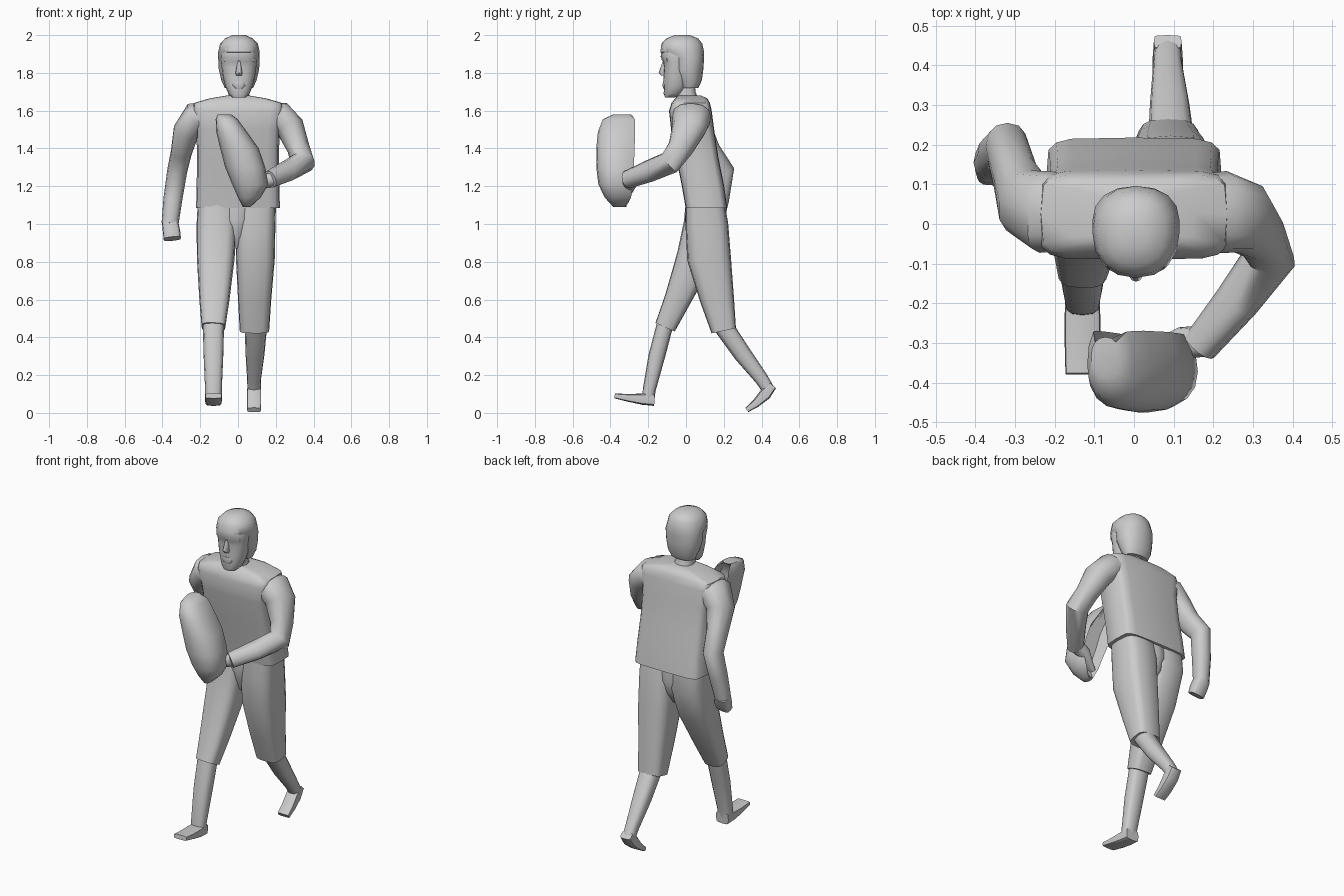
import bpy, bmesh, math
from mathutils import Vector

X, Y = Vector((1, 0, 0)), Vector((0, 1, 0))


def loft(name, rows, n=12, power=0.85, ref=X, flat=False, warp=None, crease=55):
    """Skin through rings (x, y, z, half-width, half-depth); flat keeps rings level."""
    bm = bmesh.new()
    pts = [Vector(r[:3]) for r in rows]
    rings = []
    for i, r in enumerate(rows):
        if flat:
            u, v = X, Y
        else:
            a = (pts[i] - pts[i - 1]).normalized() if i else Vector()
            b = (pts[i + 1] - pts[i]).normalized() if i < len(rows) - 1 else Vector()
            t = (a + b).normalized()
            u = (ref - t * ref.dot(t)).normalized()
            v = t.cross(u)
        ring = []
        for k in range(n):
            ang = 2 * math.pi * k / n
            c, s = math.cos(ang), math.sin(ang)
            c = math.copysign(abs(c) ** power, c) if abs(c) > 1e-6 else 0
            s = math.copysign(abs(s) ** power, s) if abs(s) > 1e-6 else 0
            if warp:
                s = warp(i, s)
            ring.append(bm.verts.new(pts[i] + u * r[3] * c + v * r[4] * s))
        rings.append(ring)
    for a, b in zip(rings, rings[1:]):
        for k in range(n):
            j = (k + 1) % n
            bm.faces.new((a[k], a[j], b[j], b[k]))
    bm.faces.new(rings[0])
    bm.faces.new(rings[-1])
    bmesh.ops.recalc_face_normals(bm, faces=bm.faces)
    me = bpy.data.meshes.new(name)
    bm.to_mesh(me)
    bm.free()
    ob = bpy.data.objects.new(name, me)
    bpy.context.collection.objects.link(ob)
    bpy.ops.object.select_all(action='DESELECT')
    ob.select_set(True)
    bpy.context.view_layer.objects.active = ob
    bpy.ops.object.shade_smooth_by_angle(angle=math.radians(crease))
    return ob


# Boxy torso shirt, leaning forward
loft("torso", [(0, .108, 1.085, .222, .11), (0, .09, 1.2, .219, .112),
               (0, .06, 1.35, .217, .112), (0, .035, 1.5, .22, .114),
               (0, .023, 1.6, .24, .113), (0, .025, 1.64, .235, .102),
               (0, .028, 1.665, .15, .085), (0, .02, 1.68, .06, .06)],
     n=16, power=.35, flat=True)

# Neck
loft("neck", [(.005, .02, 1.63, .065, .06), (.005, -.005, 1.70, .052, .055),
              (.005, -.01, 1.78, .05, .055)], flat=True)

# Face
loft("face", [(.005, -.085, 1.67, .036, .026), (.005, -.065, 1.69, .056, .053),
              (.005, -.055, 1.73, .073, .062), (.005, -.05, 1.78, .085, .07),
              (.005, -.05, 1.83, .092, .066), (.005, -.05, 1.86, .096, .072),
              (.005, -.05, 1.885, .098, .084), (.005, -.045, 1.93, .096, .085),
              (.005, -.03, 1.97, .07, .07)], n=16, power=.85, flat=True)

# Hair cap
loft("hair", [(.005, .02, 1.72, .075, .045), (.005, .02, 1.76, .093, .064),
              (.005, .01, 1.82, .107, .082), (.005, .008, 1.88, .11, .088),
              (.005, -.02, 1.91, .11, .116), (.005, -.022, 1.955, .1, .108),
              (.005, -.02, 1.982, .074, .085), (.005, -.02, 2.0, .035, .04)],
     n=16, power=.9, flat=True)

# Nose, brow and lips
loft("nose", [(.005, -.112, 1.86, .008, .012), (.005, -.12, 1.80, .018, .025),
              (.005, -.112, 1.785, .016, .018)], flat=True)
loft("brow", [(-.07, -.09, 1.872, .014, .014), (.005, -.114, 1.876, .016, .016),
              (.08, -.09, 1.872, .014, .014)], ref=Y)
loft("lips", [(.005, -.105, 1.715, .02, .014), (.005, -.108, 1.735, .036, .017),
              (.005, -.105, 1.755, .032, .016)], flat=True)

# Trousers: crotch filler and two knee-length legs, all starting under the shirt
loft("trouser_crotch", [(-.008, .1, 1.13, .12, .098), (-.01, .102, 1.02, .09, .108),
                        (-.012, .1, .94, .06, .09), (-.013, .09, .87, .02, .05)],
     n=16, flat=True)
loft("rear_trouser_leg", [(.098, .1, 1.13, .104, .1), (.092, .11, 1.0, .106, .113),
                          (.092, .122, .82, .103, .116), (.088, .165, .6, .088, .09),
                          (.087, .2, .435, .078, .066)], n=16, power=.6)
loft("front_trouser_leg", [(-.108, .1, 1.13, .104, .1), (-.113, .1, 1.0, .106, .112),
                           (-.118, .047, .82, .1, .098), (-.125, -.045, .6, .08, .07),
                           (-.13, -.11, .455, .063, .056)], n=16, power=.6)

# Shins
loft("rear_shin", [(.095, .19, .47, .06, .052), (.09, .3, .31, .05, .047),
                   (.085, .4, .18, .037, .036), (.085, .435, .125, .035, .033)], power=.75)
loft("front_shin", [(-.13, -.105, .49, .057, .044), (-.13, -.155, .3, .052, .044),
                    (-.13, -.195, .12, .044, .034), (-.13, -.2, .06, .044, .032)], power=.75)

# Feet
loft("rear_foot", [(.085, .46, .145, .035, .022), (.085, .42, .1, .038, .032),
                   (.085, .37, .05, .038, .022), (.085, .322, .016, .037, .014)],
     power=.4, crease=40)
loft("front_foot", [(-.13, -.167, .07, .042, .033), (-.13, -.23, .073, .045, .03),
                    (-.13, -.3, .079, .045, .021), (-.13, -.378, .09, .043, .013)],
     power=.4, crease=40)

# Bent arm that carries the shell, with its hand
loft("carrying_arm", [(.15, .03, 1.57, .095, .07), (.225, .03, 1.565, .104, .082),
                      (.277, .017, 1.51, .092, .076), (.32, -.03, 1.4, .068, .06),
                      (.342, -.085, 1.325, .062, .065), (.26, -.195, 1.28, .055, .056),
                      (.165, -.31, 1.235, .045, .046)], ref=Y)
loft("carrying_hand", [(.18, -.295, 1.24, .04, .04), (.12, -.3, 1.215, .04, .035),
                       (.07, -.32, 1.17, .035, .02), (.03, -.33, 1.14, .025, .012)], ref=Y)

# Swinging arm and hand
loft("swinging_arm", [(-.15, .03, 1.57, .095, .07), (-.225, .03, 1.565, .104, .082),
                      (-.275, .055, 1.49, .087, .07), (-.3, .12, 1.38, .067, .056),
                      (-.322, .195, 1.28, .062, .053), (-.345, .175, 1.13, .053, .05),
                      (-.36, .155, 1.0, .043, .045)], ref=Y)
loft("swinging_hand", [(-.36, .16, 1.01, .042, .043), (-.352, .14, .96, .04, .046),
                       (-.348, .125, .922, .03, .046)], ref=Y, power=.6)


# Carried shell: rounded front, dished back
def dish(i, s):
    if not 0 < i < 7 or s <= 0:
        return s
    return min(1, s * 1.35) if s < .8 else .35


loft("carried_shell", [(-.072, -.335, 1.58, .036, .05), (-.06, -.355, 1.555, .058, .085),
                       (-.035, -.367, 1.49, .081, .099), (.008, -.373, 1.4, .102, .102),
                       (.038, -.375, 1.3, .106, .1), (.065, -.372, 1.21, .096, .092),
                       (.06, -.36, 1.14, .06, .07), (.045, -.35, 1.09, .02, .035)],
     n=16, power=.9, flat=True, warp=dish)
